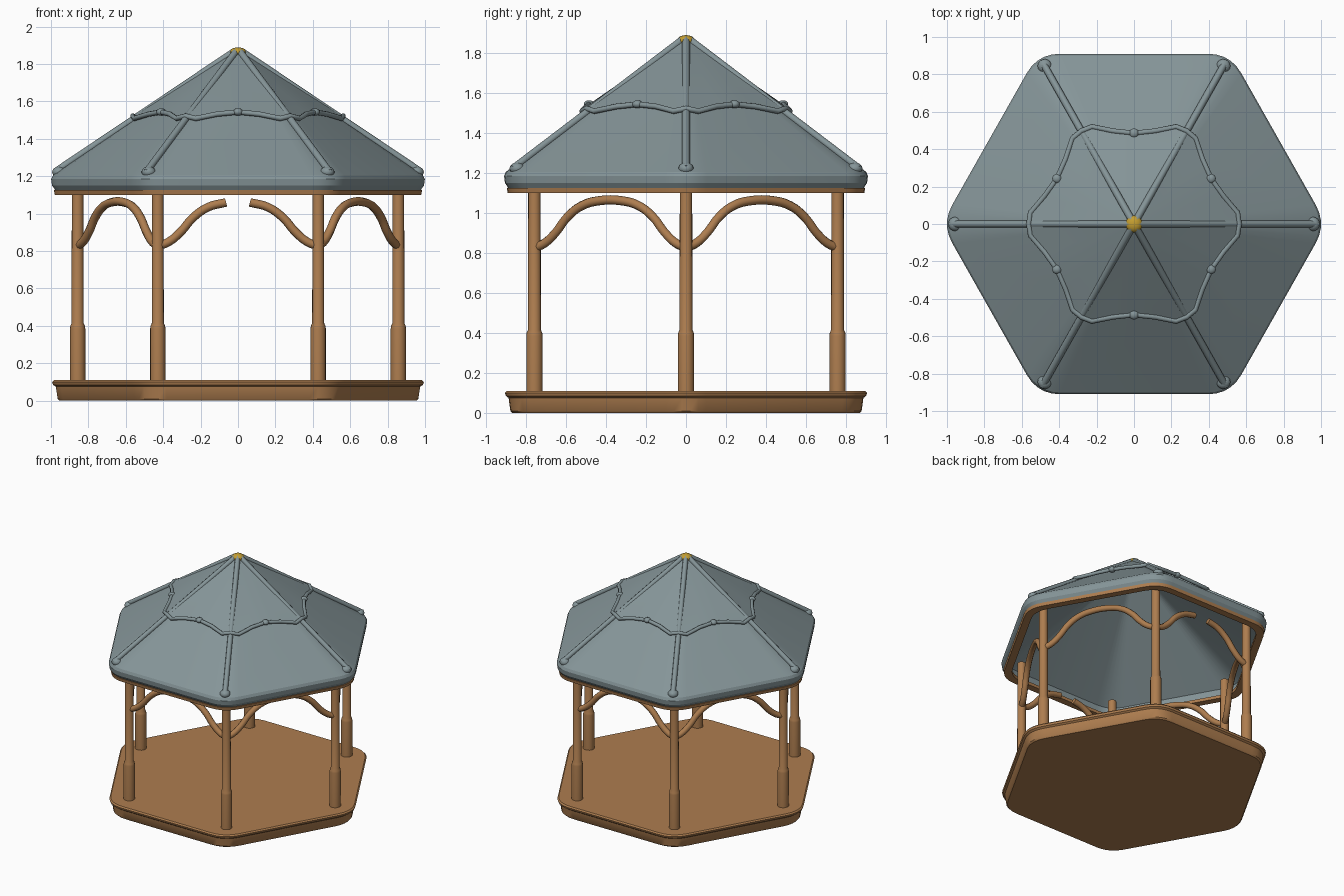
import bpy, bmesh, math
from mathutils import Vector

if "Cube" in bpy.data.objects:
    bpy.data.objects.remove(bpy.data.objects["Cube"])


def material(name, rgb):
    m = bpy.data.materials.new(name)
    m.diffuse_color = (*rgb, 1)
    m.use_nodes = True
    m.node_tree.nodes["Principled BSDF"].inputs["Base Color"].default_value = m.diffuse_color
    return m


WOOD = material("warm wood", (0.42, 0.205, 0.078))
SLATE = material("slate canvas", (0.235, 0.30, 0.315))
GOLD = material("gold", (0.55, 0.34, 0.03))
APOTHEM, EAVE, PEAK = 0.91, 1.20, 1.875


def finish(ob, mat, angle=35):
    ob.data.materials.append(mat)
    bpy.ops.object.select_all(action='DESELECT')
    ob.select_set(True)
    bpy.context.view_layer.objects.active = ob
    if ob.type == 'CURVE':
        bpy.ops.object.convert(target='MESH')
        ob = bpy.context.view_layer.objects.active
    bpy.ops.object.shade_smooth_by_angle(angle=math.radians(angle))
    return ob


def mesh_object(name, bm, mat, angle=35):
    bmesh.ops.recalc_face_normals(bm, faces=bm.faces)
    me = bpy.data.meshes.new(name)
    bm.to_mesh(me)
    bm.free()
    ob = bpy.data.objects.new(name, me)
    bpy.context.collection.objects.link(ob)
    return finish(ob, mat, angle)


def polar(r, deg, z=0.0):
    a = math.radians(deg)
    return Vector((r * math.cos(a) * 0.98, r * math.sin(a), z))


def rounded_hexagon():
    """Hexagon outline with a corner on each side of x, softened corners."""
    R, d, pts = APOTHEM / math.cos(math.pi / 6), 0.12, []
    c = [polar(R, 60 * k) for k in range(6)]
    for k in range(6):
        a = c[k] + (c[k - 1] - c[k]).normalized() * d
        b = c[k] + (c[(k + 1) % 6] - c[k]).normalized() * d
        for i in range(6):
            t = i / 5
            pts.append(a * (1 - t) ** 2 + c[k] * 2 * t * (1 - t) + b * t * t)
    return pts


def loft(name, rings, mat, outline, caps=False, loop=False, angle=35):
    """Skin scaled copies of an outline; rings are (scale, z)."""
    bm = bmesh.new()
    rows = [[bm.verts.new((p.x * s, p.y * s, p.z + z)) for p in outline] for s, z in rings]
    n = len(outline)
    pairs = list(zip(rows, rows[1:])) + ([(rows[-1], rows[0])] if loop else [])
    for a, b in pairs:
        for i in range(n):
            j = (i + 1) % n
            bm.faces.new((a[i], a[j], b[j], b[i]))
    if caps:
        bm.faces.new(rows[0])
        bm.faces.new(rows[-1])
    return mesh_object(name, bm, mat, angle)


def tube(name, points, radius, mat, cyclic=False, smooth=True):
    cu = bpy.data.curves.new(name, 'CURVE')
    cu.dimensions = '3D'
    cu.bevel_depth, cu.bevel_resolution, cu.use_fill_caps = radius, 2, True
    cu.resolution_u = 6
    if smooth:
        sp = cu.splines.new('BEZIER')
        sp.bezier_points.add(len(points) - 1)
        for bp, p in zip(sp.bezier_points, points):
            bp.co = p
            bp.handle_left_type = bp.handle_right_type = 'AUTO'
    else:
        sp = cu.splines.new('POLY')
        sp.points.add(len(points) - 1)
        for q, p in zip(sp.points, points):
            q.co = (*p, 1)
    sp.use_cyclic_u = cyclic
    ob = bpy.data.objects.new(name, cu)
    bpy.context.collection.objects.link(ob)
    return finish(ob, mat, 50)


def ball(name, loc, size, mat):
    bm = bmesh.new()
    bmesh.ops.create_uvsphere(bm, u_segments=16, v_segments=10, radius=1)
    for v in bm.verts:
        v.co = Vector((v.co.x * size[0], v.co.y * size[1], v.co.z * size[2])) + Vector(loc)
    return mesh_object(name, bm, mat, 60)


def roof_z(apothem):
    return EAVE + (APOTHEM - apothem) / APOTHEM * (PEAK - EAVE)


HEX = rounded_hexagon()

# Floor platform with a small lip
loft("floor", [(0.955, 0.0), (0.965, 0.01), (0.975, 0.075), (0.99, 0.085),
               (0.995, 0.10), (0.985, 0.11)], WOOD, HEX, caps=True)

# Wooden eave rim and hollow roof shell with a skirt
loft("eave_rim", [(0.98, 1.10), (0.985, 1.125), (0.92, 1.125), (0.92, 1.10)],
     WOOD, HEX, loop=True)
loft("roof", [(0.975, 1.122), (0.995, 1.15), (1.0, 1.185), (0.99, 1.205),
              (0.5, roof_z(0.455)), (0.004, PEAK),
              (0.004, PEAK - 0.03), (0.95, 1.19), (0.94, 1.122)],
     SLATE, HEX, loop=True, angle=25)

# Upper canopy tier with a scalloped hem
profile = [(0.0, 0.497), (0.1, 0.52), (0.3, 0.497), (0.5, 0.485), (0.7, 0.497), (0.9, 0.52)]
hem = []
for k in range(6):
    mid = 60 * k + 30
    for t, a in profile:
        side = (t - 0.5) * 2 * 0.497 * math.tan(math.pi / 6)
        p = polar(math.hypot(a, side), mid + math.degrees(math.atan2(side, a)))
        p.z = roof_z(a) + 0.016 + 0.012 * math.sin(math.pi * t)
        hem.append(p)
bm = bmesh.new()
peak = bm.verts.new((0, 0, PEAK + 0.004))
ring = [bm.verts.new(p) for p in hem]
for i in range(len(ring)):
    bm.faces.new((peak, ring[i], ring[(i + 1) % len(ring)]))
mesh_object("upper_canopy", bm, SLATE, 25)
tube("canopy_hem", hem, 0.014, SLATE, cyclic=True, smooth=False)

# Roof ridges, corner knobs and hem clips
for k in range(6):
    tube(f"roof_ridge_{k+1}", [polar(0.02, 60 * k, PEAK - 0.008),
                               polar(1.0, 60 * k, EAVE + 0.022)], 0.019, SLATE, smooth=False)
    ball(f"ridge_knob_{k+1}", polar(0.975, 60 * k, 1.222), (0.038, 0.038, 0.03), SLATE)
    ball(f"hem_clip_{k+1}", hem[6 * k + 3], (0.026, 0.026, 0.02), SLATE)

# Gold finial
ball("finial", (0, 0, 1.862), (0.045, 0.045, 0.027), GOLD)

# Posts: thicker foot, slim shaft
circle = [Vector((math.cos(i * math.pi / 8), math.sin(i * math.pi / 8), 0)) for i in range(16)]
posts = [polar(0.875, 60 * k) for k in range(6)]
for k, c in enumerate(posts):
    ob = loft(f"post_{k+1}", [(0.041, 0.10), (0.041, 0.385), (0.039, 0.40), (0.032, 0.415),
                              (0.031, 1.19)], WOOD, circle, caps=True)
    ob.location = c

# Curved braces: full arches on four sides, parted at front and back
half = [(0.0, 0.825), (0.06, 0.85), (0.12, 0.90), (0.19, 0.98), (0.27, 1.035), (0.365, 1.06)]
for k in range(6):
    a, b = posts[k], posts[(k + 1) % 6]
    d = (b - a).normalized()
    left = [a + d * s + Vector((0, 0, z)) for s, z in half]
    right = [b - d * s + Vector((0, 0, z)) for s, z in half]
    if k in (1, 4):
        tube(f"brace_{k+1}_left", left, 0.023, WOOD)
        tube(f"brace_{k+1}_right", right, 0.023, WOOD)
    else:
        tube(f"brace_{k+1}", left + right[::-1], 0.023, WOOD)
